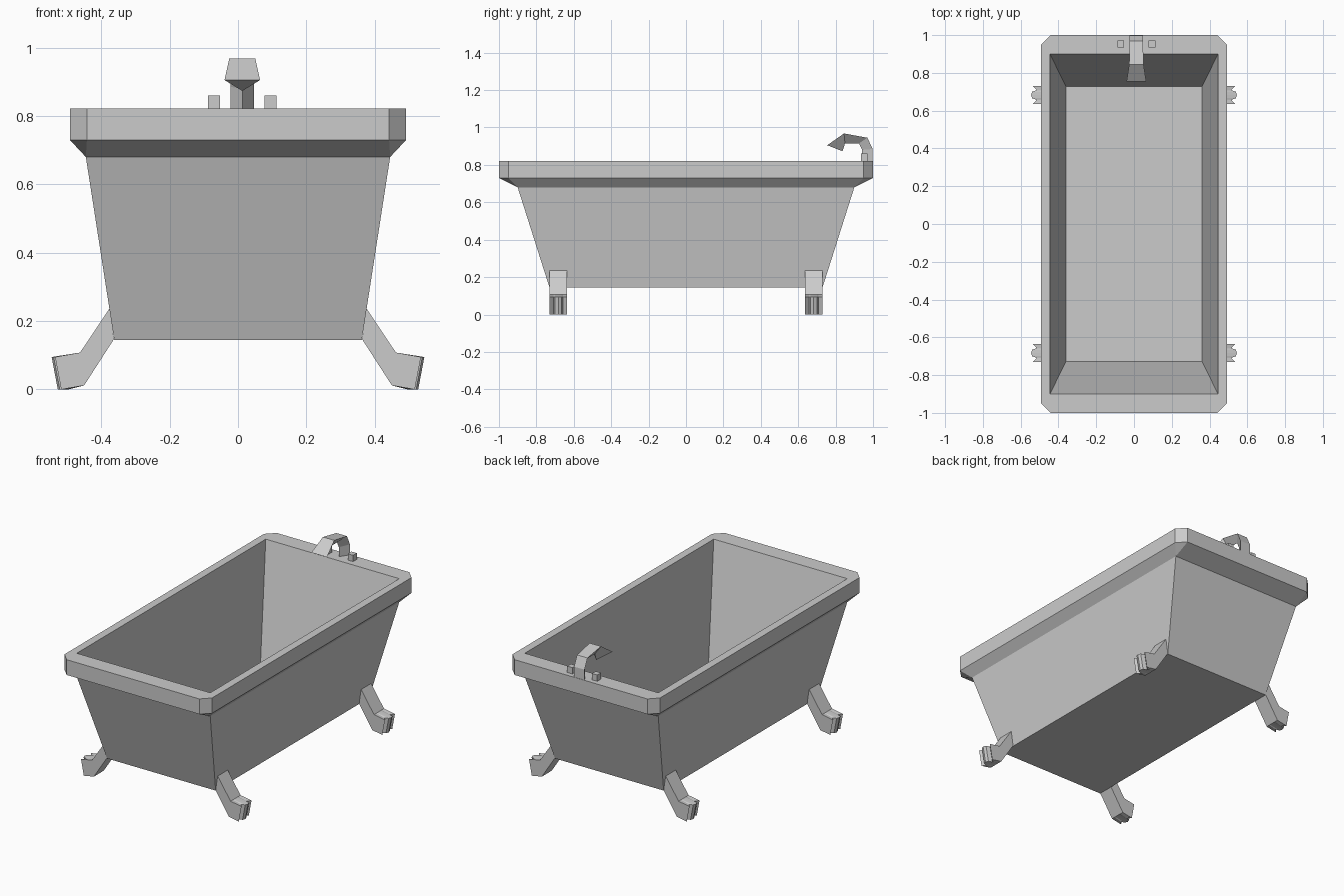
import bpy, bmesh

cube = bpy.data.objects.get("Cube")
if cube:
    bpy.data.objects.remove(cube, do_unlink=True)

enamel = bpy.data.materials.new("grey_enamel")
enamel.use_nodes = True
GREY = (0.6, 0.6, 0.6, 1)
enamel.diffuse_color = GREY
enamel.node_tree.nodes["Principled BSDF"].inputs["Base Color"].default_value = GREY


def loft(name, rings, caps=(True, True)):
    """Skin a list of equal-length point rings into one closed part."""
    bm = bmesh.new()
    loops = [[bm.verts.new(p) for p in ring] for ring in rings]
    for a, b in zip(loops, loops[1:]):
        for i in range(len(a)):
            j = (i + 1) % len(a)
            bm.faces.new((a[i], a[j], b[j], b[i]))
    for cap, ring in zip(caps, (loops[0], loops[-1])):
        if cap:
            bm.faces.new(ring)
    bmesh.ops.remove_doubles(bm, verts=bm.verts, dist=0.0005)
    bmesh.ops.recalc_face_normals(bm, faces=bm.faces)
    mesh = bpy.data.meshes.new(name)
    bm.to_mesh(mesh)
    bm.free()
    mesh.materials.append(enamel)
    obj = bpy.data.objects.new(name, mesh)
    bpy.context.collection.objects.link(obj)
    return obj


def clipped_rect(x, y, z, cut=0):
    """Rectangle with each corner cut; cut 0 gives doubled corners to merge."""
    ring = []
    for sx, sy in ((1, 1), (-1, 1), (-1, -1), (1, -1)):
        pair = [(sx * x, sy * (y - cut), z), (sx * (x - cut), sy * y, z)]
        ring += pair if sx * sy > 0 else pair[::-1]
    return ring


# Tub: underside, outer wall, flared rim, then the basin down to its floor
loft("tub", [
    clipped_rect(0.362, 0.73, 0.145),
    clipped_rect(0.445, 0.9, 0.68),
    clipped_rect(0.492, 1.0, 0.73, 0.05),
    clipped_rect(0.492, 1.0, 0.822, 0.05),
    clipped_rect(0.445, 0.9, 0.822),
    clipped_rect(0.36, 0.728, 0.152),
])

# Clawed legs: one side profile repeated across the width, tip notched for toes
TOES = [(-0.0475, -0.01), (-0.025, -0.03), (-0.018, -0.006), (0, 0),
        (0.018, -0.006), (0.025, -0.03), (0.0475, -0.01)]


def leg_profile(y, tip):
    return [(x, y, z) for x, z in (
        (0.375, 0.238), (0.462, 0.108), (0.545 + tip, 0.095),
        (0.527 + tip, 0), (0.45, 0.012), (0.363, 0.147))]


for side, sx in (("left", 1), ("right", -1)):
    for end, sy in (("front", -1), ("back", 1)):
        rings = [[(sx * x, y, z) for x, y, z in leg_profile(sy * 0.683 + dy, tip)]
                 for dy, tip in TOES]
        loft(f"{end}_{side}_leg", rings)

# Faucet: triangular section, flat outside and ridged inside, flaring at the spout
TAP_X = 0.0125
SPOUT = [  # outer y, z, ridge y, z, half width
    (0.998, 0.815, 0.942, 0.815, 0.035),
    (0.998, 0.885, 0.942, 0.88, 0.035),
    (0.97, 0.945, 0.925, 0.915, 0.035),
    (0.845, 0.968, 0.85, 0.915, 0.038),
    (0.755, 0.905, 0.837, 0.873, 0.052),
]
loft("faucet", [[(TAP_X - w, y, z), (TAP_X + w, y, z), (TAP_X, ry, rz)]
                for y, z, ry, rz, w in SPOUT])

# Tap handles
for side, sx in (("left", 1), ("right", -1)):
    cx = TAP_X + sx * 0.0825
    loft(f"{side}_tap_handle", [
        [(cx + 0.0175 * dx, 0.953 + 0.0175 * dy, z)
         for dx, dy in ((1, 1), (-1, 1), (-1, -1), (1, -1))]
        for z in (0.815, 0.86)])
